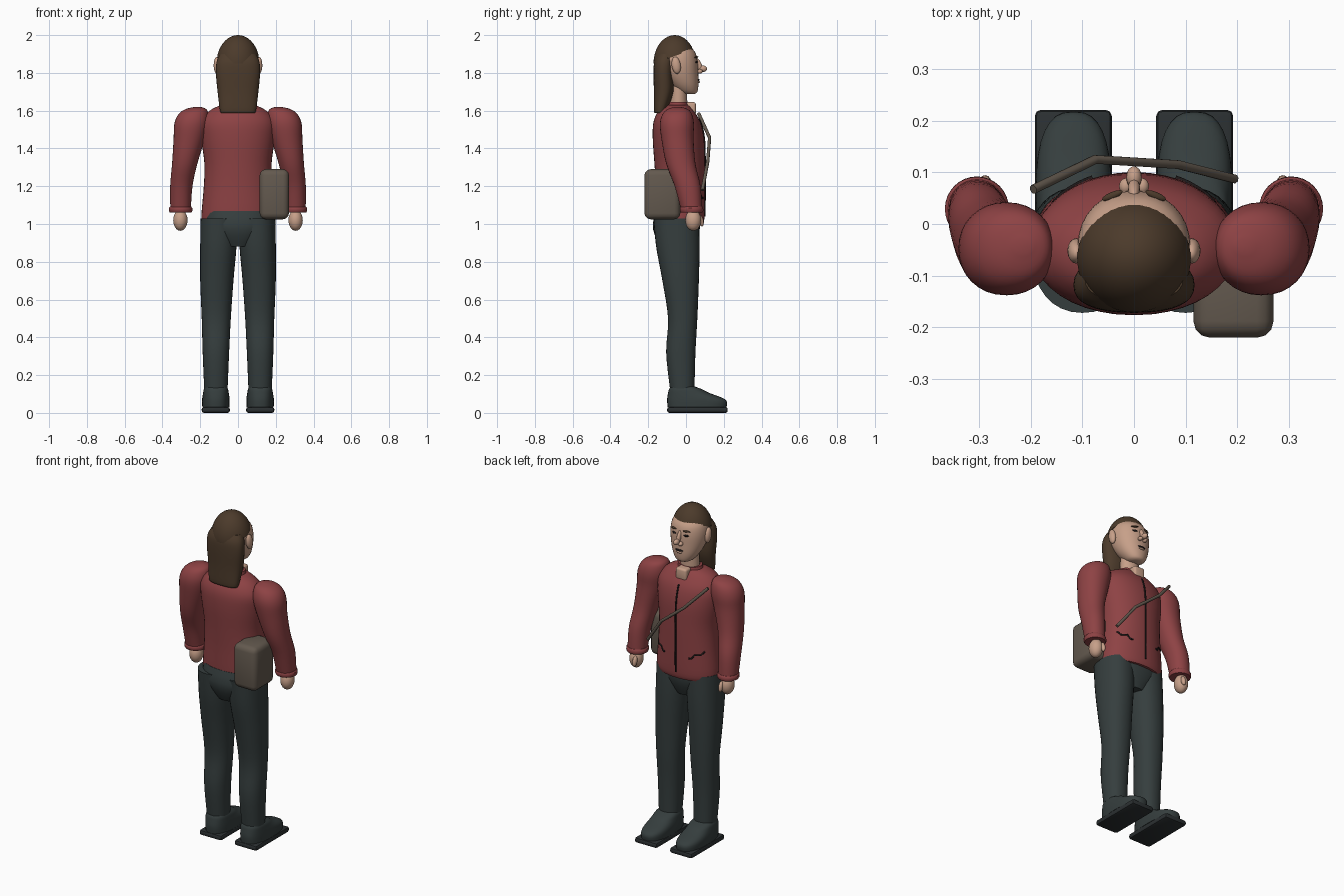
import bpy, bmesh, math
from mathutils import Vector, Matrix

if "Cube" in bpy.data.objects:
    bpy.data.objects.remove(bpy.data.objects["Cube"])


def material(name, rgb):
    m = bpy.data.materials.new(name)
    m.diffuse_color = (*rgb, 1)
    m.use_nodes = True
    m.node_tree.nodes["Principled BSDF"].inputs["Base Color"].default_value = m.diffuse_color
    return m


RED = material("jacket red", (0.27, 0.055, 0.058))
PANTS = material("dark slate", (0.036, 0.048, 0.048))
SOLE = material("sole grey", (0.024, 0.029, 0.031))
SKIN = material("skin", (0.57, 0.35, 0.25))
HAIR = material("brown hair", (0.072, 0.043, 0.024))
BAG = material("bag taupe", (0.125, 0.1, 0.077))
DARK = material("dark trim", (0.012, 0.009, 0.009))


def finish(bm, name, mat, angle=40):
    bmesh.ops.recalc_face_normals(bm, faces=bm.faces)
    me = bpy.data.meshes.new(name)
    bm.to_mesh(me)
    bm.free()
    me.materials.append(mat)
    ob = bpy.data.objects.new(name, me)
    bpy.context.collection.objects.link(ob)
    bpy.ops.object.select_all(action='DESELECT')
    ob.select_set(True)
    bpy.context.view_layer.objects.active = ob
    bpy.ops.object.shade_smooth_by_angle(angle=math.radians(angle))
    return ob


def resample(rings, steps=4):
    """Smooth spline through the section parameters."""
    out = []
    for i in range(len(rings) - 1):
        p = [rings[max(0, min(len(rings) - 1, i + k))] for k in (-1, 0, 1, 2)]
        for s in range(steps):
            t = s / steps
            out.append([b + 0.5 * t * (c - a + t * (2*a - 5*b + 4*c - d + t * (3*(b - c) + d - a)))
                        for a, b, c, d in zip(*p)])
    return out + [list(rings[-1])]


def loft(name, rings, mat, power=2.0, steps=4, n=32, side=1):
    """Horizontal sections: (z, x centre, front/back y limits, half width)."""
    bm = bmesh.new()
    prev = None
    for z, cx, y0, y1, rx in resample(rings, steps):
        ring = []
        for k in range(n):
            c, s = math.cos(2 * math.pi * k / n), math.sin(2 * math.pi * k / n)
            px = math.copysign(abs(c) ** (2 / power), c) * rx
            py = math.copysign(abs(s) ** (2 / power), s) * (y1 - y0) / 2
            ring.append(bm.verts.new((side * (cx + px), (y0 + y1) / 2 + py, z)))
        if prev:
            for k in range(n):
                bm.faces.new((prev[k], prev[(k + 1) % n], ring[(k + 1) % n], ring[k]))
        else:
            bm.faces.new(ring)
        prev = ring
    bm.faces.new(prev)
    return finish(bm, name, mat)


def ball(name, loc, radii, mat, rot=(0, 0, 0), cut=None, seg=24):
    bm = bmesh.new()
    bmesh.ops.create_uvsphere(bm, u_segments=seg, v_segments=seg // 2, radius=1)
    m = Matrix.Translation(loc)
    for a, ax in zip(rot, 'XYZ'):
        m = m @ Matrix.Rotation(a, 4, ax)
    bmesh.ops.transform(bm, matrix=m @ Matrix.Diagonal((*radii, 1)), verts=bm.verts)
    if cut:
        geom = bm.verts[:] + bm.edges[:] + bm.faces[:]
        bmesh.ops.bisect_plane(bm, geom=geom, plane_co=cut[0], plane_no=cut[1], clear_inner=True)
        bmesh.ops.holes_fill(bm, edges=[e for e in bm.edges if e.is_boundary])
    return finish(bm, name, mat)


def box(name, lo, hi, mat, bevel, segments=3, vertical_only=False):
    bm = bmesh.new()
    bmesh.ops.create_cube(bm, size=1)
    lo, hi = Vector(lo), Vector(hi)
    for v in bm.verts:
        v.co = Vector([(v.co[i] + 0.5) * (hi[i] - lo[i]) + lo[i] for i in range(3)])
    edges = [e for e in bm.edges if not vertical_only
             or abs(e.verts[0].co.z - e.verts[1].co.z) > 1e-4]
    bmesh.ops.bevel(bm, geom=edges, offset=bevel, segments=segments, profile=0.5, affect='EDGES')
    return finish(bm, name, mat)


def tube(name, pts, radius, mat):
    cu = bpy.data.curves.new(name, 'CURVE')
    cu.dimensions = '3D'
    cu.bevel_depth = radius
    cu.bevel_resolution = 2
    cu.use_fill_caps = True
    sp = cu.splines.new('POLY')
    sp.points.add(len(pts) - 1)
    for p, co in zip(sp.points, pts):
        p.co = (*co, 1)
    cu.materials.append(mat)
    ob = bpy.data.objects.new(name, cu)
    bpy.context.collection.objects.link(ob)
    return ob


# Jacket body and collar
torso = [(1.0, 0, -0.14, 0.09, 0.185), (1.04, 0, -0.155, 0.098, 0.194),
         (1.2, 0, -0.16, 0.1, 0.181), (1.32, 0, -0.167, 0.1, 0.178),
         (1.45, 0, -0.176, 0.096, 0.194), (1.54, 0, -0.172, 0.076, 0.195),
         (1.6, 0, -0.145, 0.04, 0.15), (1.63, 0, -0.11, 0.015, 0.09)]
loft("jacket_body", torso, RED, 2.1, n=40)
loft("jacket_collar", [(1.59, 0, -0.11, 0.025, 0.085), (1.645, 0, -0.1, 0.012, 0.07)], RED, steps=1)
section = resample(torso, 8)


def chest(x, z, lift=0.0):
    """Point on the chest surface."""
    r = min(section, key=lambda q: abs(q[0] - z))
    cy, ry = (r[2] + r[3]) / 2, (r[3] - r[2]) / 2
    return (x, cy + ry * math.sqrt(max(0, 1 - (x / r[4]) ** 2)) + lift, r[0])


# Jacket zip, pocket slits and open shirt collar
tube("jacket_zip", [chest(0, 1.04 + 0.02 * i) for i in range(27)], 0.005, DARK)
for s in (-1, 1):
    tube("pocket_slit", [chest(s * (0.08 + 0.015 * i), 1.14 + 0.007 * i, 0.002) for i in range(6)],
         0.005, DARK)
box("shirt_collar", (-0.036, -0.02, 1.575), (0.036, 0.052, 1.645), SKIN, 0.012)

# Shoulder bag and strap
box("shoulder_bag", (0.115, -0.22, 1.025), (0.27, -0.03, 1.29), BAG, 0.032)
tube("bag_strap", [(-0.195, 0.067, 1.585), (-0.075, 0.125, 1.457),
                   (0.085, 0.115, 1.33), (0.195, 0.087, 1.18)], 0.009, BAG)

# Pelvis
loft("trouser_seat", [(0.88, 0, -0.135, 0.04, 0.08), (0.94, 0, -0.165, 0.065, 0.14),
                      (1.0, 0, -0.176, 0.076, 0.175), (1.07, 0, -0.158, 0.07, 0.17)],
     PANTS, 2.3, steps=2)

for s in (-1, 1):
    # Trouser leg
    loft("trouser_leg", [(0.13, 0.117, -0.085, 0.045, 0.062), (0.32, 0.117, -0.105, 0.05, 0.07),
                         (0.5, 0.115, -0.095, 0.06, 0.077), (0.7, 0.112, -0.125, 0.068, 0.088),
                         (0.88, 0.104, -0.158, 0.072, 0.096), (1.03, 0.1, -0.172, 0.068, 0.098)],
         PANTS, 2.2, side=s)
    # Shoe and sole
    loft("shoe_upper", [(0.03, 0.117, -0.097, 0.215, 0.072), (0.07, 0.117, -0.1, 0.21, 0.073),
                        (0.105, 0.117, -0.095, 0.125, 0.068), (0.125, 0.117, -0.09, 0.085, 0.064),
                        (0.14, 0.117, -0.08, 0.045, 0.056)], PANTS, 2.6, side=s)
    box("shoe_sole", (s * 0.1175 - 0.0745, -0.1, 0), (s * 0.1175 + 0.0745, 0.221, 0.032),
        SOLE, 0.012, 2)
    # Sleeve and cuff
    loft("jacket_sleeve", [(1.07, 0.304, -0.025, 0.085, 0.054), (1.2, 0.3, -0.06, 0.077, 0.059),
                           (1.32, 0.282, -0.105, 0.05, 0.067), (1.45, 0.258, -0.13, 0.04, 0.083),
                           (1.53, 0.246, -0.138, 0.042, 0.091), (1.58, 0.236, -0.125, 0.032, 0.08),
                           (1.608, 0.223, -0.098, 0.01, 0.055), (1.62, 0.213, -0.055, -0.03, 0.015)],
         RED, 2.1, side=s)
    loft("sleeve_cuff", [(1.062, 0.304, -0.028, 0.088, 0.058), (1.07, 0.304, -0.033, 0.092, 0.062),
                         (1.085, 0.304, -0.033, 0.091, 0.062), (1.092, 0.304, -0.028, 0.086, 0.056)],
         RED, steps=1, side=s)
    # Hand and thumb
    ball("hand", (s * 0.305, 0.038, 1.02), (0.038, 0.042, 0.056), SKIN)
    ball("thumb", (s * 0.288, 0.078, 1.018), (0.013, 0.015, 0.032), SKIN, (0.25, 0, 0), seg=12)
    # Ear
    ball("ear", (s * 0.112, -0.052, 1.84), (0.017, 0.024, 0.046), SKIN, (0.15, 0, 0), seg=16)
    # Eye, brow and nostril wing
    ball("eye", (s * 0.04, 0.056, 1.857), (0.016, 0.006, 0.006), DARK, (0, 0, -s * 0.35), seg=12)
    ball("eyebrow", (s * 0.042, 0.055, 1.883), (0.022, 0.007, 0.005), HAIR, (0, s * 0.1, -s * 0.4), seg=12)
    ball("nostril_wing", (s * 0.016, 0.073, 1.808), (0.013, 0.016, 0.012), SKIN, seg=12)

# Neck and head
loft("neck", [(1.58, 0, -0.09, 0.008, 0.057), (1.74, 0, -0.08, 0.005, 0.055)], SKIN, steps=1)
loft("head", [(1.688, 0, -0.005, 0.045, 0.03), (1.7, 0, -0.04, 0.06, 0.052),
              (1.74, 0, -0.085, 0.066, 0.08), (1.8, 0, -0.13, 0.065, 0.102),
              (1.86, 0, -0.15, 0.062, 0.109), (1.91, 0, -0.145, 0.048, 0.1),
              (1.95, 0, -0.12, 0.01, 0.07)], SKIN, 2.1)
# Nose and mouth
ball("nose_bridge", (0, 0.068, 1.842), (0.012, 0.015, 0.042), SKIN, (0.4, 0, 0), seg=16)
ball("nose_tip", (0, 0.09, 1.822), (0.015, 0.022, 0.017), SKIN, seg=16)
ball("mouth", (0, 0.064, 1.763), (0.026, 0.008, 0.006), DARK, seg=12)
ball("lower_lip", (0, 0.066, 1.752), (0.02, 0.008, 0.006), SKIN, seg=12)

# Hair cap cut along a sloping hairline, and the long hair behind
ball("hair_cap", (0, -0.06, 1.85), (0.114, 0.112, 0.15), HAIR, seg=40,
     cut=((0, 0.04, 1.925), Vector((0, -0.36, 1)).normalized()))
loft("long_hair", [(1.588, 0, -0.162, -0.108, 0.085), (1.6, 0, -0.17, -0.1, 0.095),
                   (1.7, 0, -0.17, -0.065, 0.108), (1.8, 0, -0.172, -0.065, 0.117),
                   (1.86, 0, -0.168, -0.06, 0.113), (1.9, 0, -0.15, -0.06, 0.095)], HAIR, 2.4)
